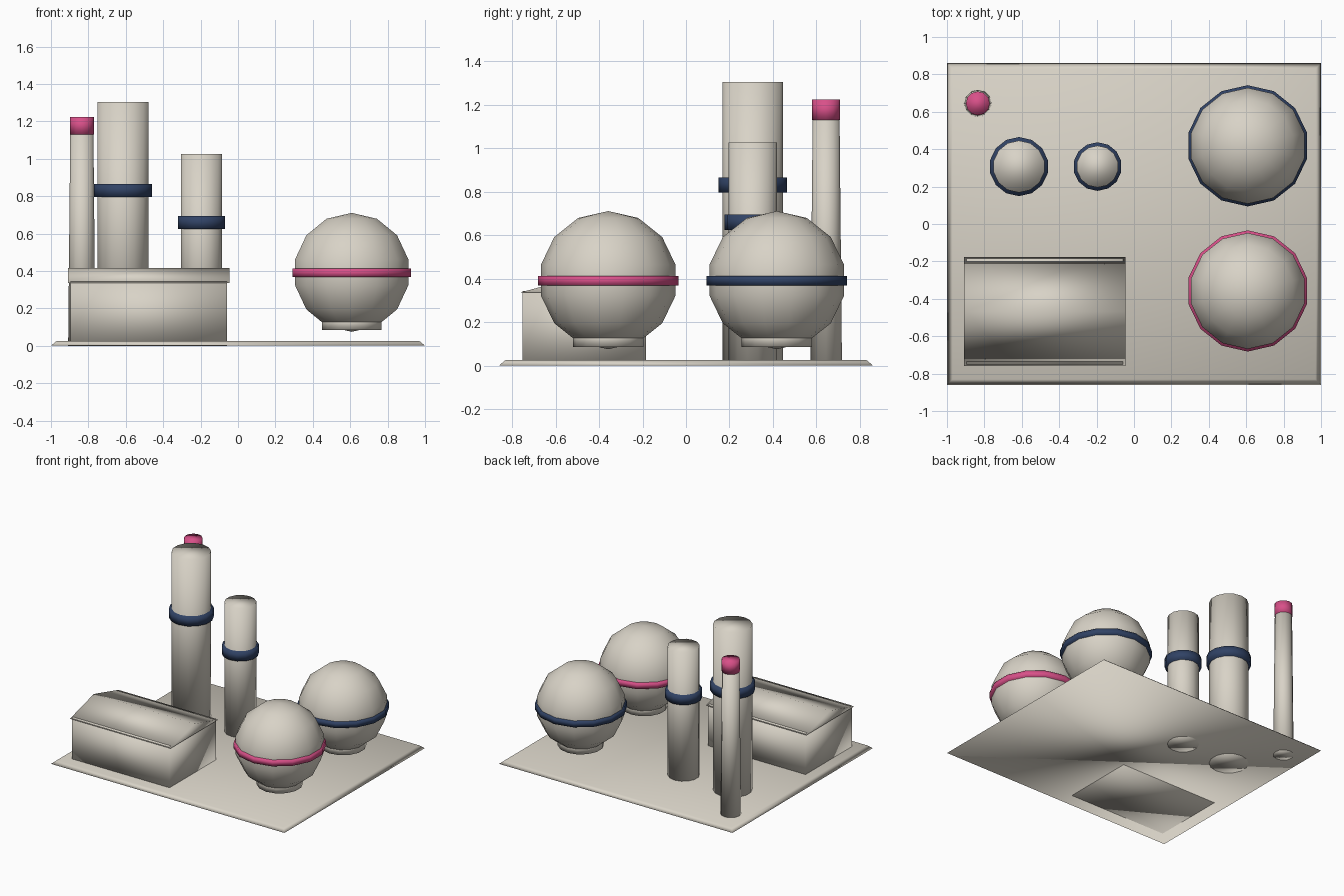
import bpy
import bmesh
from mathutils import Matrix

default = bpy.data.objects.get("Cube")
if default:
    bpy.data.objects.remove(default, do_unlink=True)


def material(name, rgb):
    mat = bpy.data.materials.new(name)
    mat.use_nodes = True
    color = (*rgb, 1.0)
    mat.diffuse_color = color
    mat.node_tree.nodes["Principled BSDF"].inputs["Base Color"].default_value = color
    return mat


CREAM = material("warm_cream", (0.69, 0.65, 0.57))
PINK = material("bright_pink", (0.69, 0.08, 0.25))
NAVY = material("dark_navy", (0.03, 0.055, 0.13))


def finish(name, bm, mat):
    """Turn a bmesh into a smooth shaded object of one colour."""
    bmesh.ops.recalc_face_normals(bm, faces=bm.faces)
    for face in bm.faces:
        face.smooth = True
    mesh = bpy.data.meshes.new(name)
    bm.to_mesh(mesh)
    bm.free()
    mesh.materials.append(mat)
    obj = bpy.data.objects.new(name, mesh)
    bpy.context.collection.objects.link(obj)
    return obj


def cylinder(name, x, y, z0, z1, r0, mat, r1=None, sides=14):
    bm = bmesh.new()
    bmesh.ops.create_cone(bm, cap_ends=True, segments=sides, radius1=r0,
                          radius2=r0 if r1 is None else r1, depth=z1 - z0,
                          matrix=Matrix.Translation((x, y, (z0 + z1) / 2)))
    return finish(name, bm, mat)


def box(name, x0, x1, y0, y1, z0, z1, mat, inset=0.0):
    """Box whose top rim is drawn in by the inset."""
    bm = bmesh.new()
    bmesh.ops.create_cube(bm, size=1)
    for v in bm.verts:
        d = inset if v.co.z > 0 else 0.0
        v.co = (x1 - d if v.co.x > 0 else x0 + d,
                y1 - d if v.co.y > 0 else y0 + d,
                z1 if v.co.z > 0 else z0)
    return finish(name, bm, mat)


def prism(name, profile, x0, x1, mat):
    """Extrude a y-z profile along x."""
    bm = bmesh.new()
    face = bm.faces.new([bm.verts.new((x0, y, z)) for y, z in profile])
    new = bmesh.ops.extrude_face_region(bm, geom=[face])["geom"]
    verts = [g for g in new if isinstance(g, bmesh.types.BMVert)]
    bmesh.ops.translate(bm, vec=(x1 - x0, 0, 0), verts=verts)
    return finish(name, bm, mat)


# Ground slab with sloping rim
box("ground_slab", -1, 1, -0.86, 0.86, 0.001, 0.026, CREAM, inset=0.03)

# Building with a low gable roof
box("building_walls", -0.895, -0.06, -0.752, -0.185, 0, 0.344, CREAM)
prism("building_roof", [(-0.76, 0.337), (-0.468, 0.417), (-0.176, 0.337)],
      -0.908, -0.046, CREAM)

# Two towers, each with a collar
for name, x, r, top, band_z, band_r in (
        ("tall_tower", -0.615, 0.139, 1.305, 0.831, 0.158),
        ("short_tower", -0.195, 0.112, 1.027, 0.66, 0.13)):
    cylinder(name, x, 0.307, 0, top, r, CREAM)
    cylinder(name + "_collar", x, 0.307, band_z - 0.035, band_z + 0.035, band_r, NAVY)

# Tapered chimney with a painted tip
cylinder("chimney", -0.835, 0.645, 0, 1.135, 0.073, CREAM, r1=0.062, sides=12)
cylinder("chimney_tip", -0.835, 0.645, 1.13, 1.224, 0.064, PINK, sides=12)

# Spherical tanks on short feet, each with an equator band
for name, y, band in (("front_tank", -0.358, PINK), ("back_tank", 0.418, NAVY)):
    bm = bmesh.new()
    bmesh.ops.create_uvsphere(bm, u_segments=14, v_segments=7, radius=0.318,
                              matrix=Matrix.Translation((0.608, y, 0.393)))
    finish(name, bm, CREAM)
    cylinder(name + "_foot", 0.608, y, 0.085, 0.16, 0.163, CREAM)
    cylinder(name + "_band", 0.608, y, 0.369, 0.413, 0.324, band)
